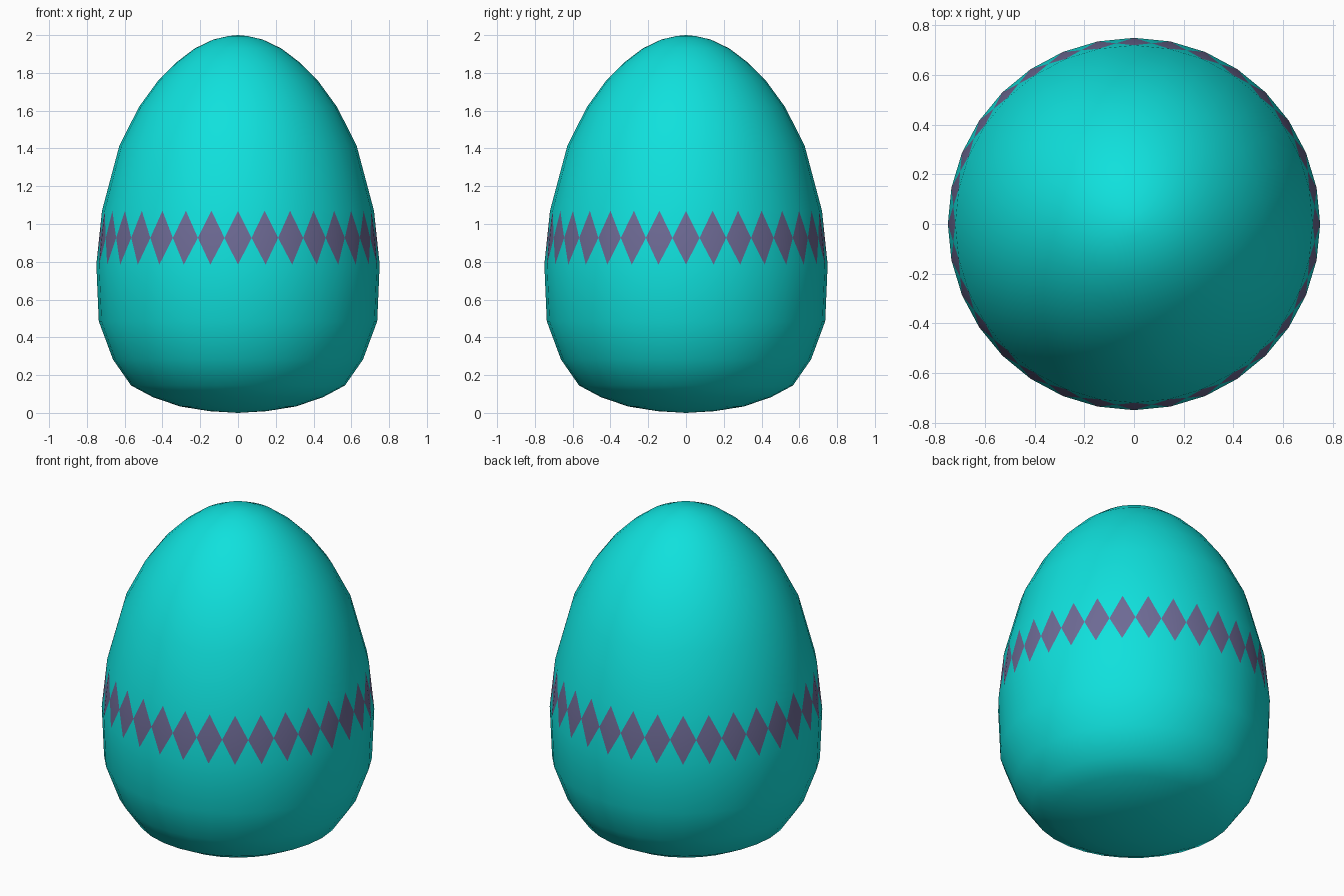
import bpy, bmesh, math

if "Cube" in bpy.data.objects:
    bpy.data.objects.remove(bpy.data.objects["Cube"])

def material(name, rgb):
    m = bpy.data.materials.new(name)
    m.diffuse_color = (*rgb, 1)
    m.use_nodes = True
    m.node_tree.nodes["Principled BSDF"].inputs["Base Color"].default_value = m.diffuse_color
    return m

# (radius, height) of each ring from the top pole to the bottom pole
PROFILE = [(0, 2.0), (.05, 1.995), (.13, 1.977), (.228, 1.93), (.325, 1.857),
           (.422, 1.76), (.524, 1.62), (.628, 1.415), (.72, 1.07), (.75, .785),
           (.737, .485), (.662, .283), (.566, .145), (.45, .083), (.306, .034),
           (.15, .009), (0, 0)]
RINGS = len(PROFILE) - 1
BAND = 8  # the patterned band lies between this ring and the next

# Egg: a 32 x 16 sphere reshaped ring by ring
bm = bmesh.new()
bmesh.ops.create_uvsphere(bm, u_segments=32, v_segments=RINGS, radius=1)
ring = {}
for v in bm.verts:
    k = round(math.acos(max(-1, min(1, v.co.z))) / math.pi * RINGS)
    ring[v] = k
    r, z = PROFILE[k]
    a = math.atan2(v.co.y, v.co.x)
    v.co = (r * math.cos(a), r * math.sin(a), z)

# Diamond band: poke the quads and colour their left and right triangles
band = [f for f in bm.faces if {ring[v] for v in f.verts} == {BAND, BAND + 1}]
poked = bmesh.ops.poke(bm, faces=band)
for f in poked["faces"]:
    levels = {ring[v] for v in f.verts if v in ring}
    f.material_index = 1 if len(levels) == 2 else 0
for f in bm.faces:
    f.smooth = True
bmesh.ops.recalc_face_normals(bm, faces=bm.faces)

mesh = bpy.data.meshes.new("egg")
bm.to_mesh(mesh)
bm.free()
mesh.materials.append(material("turquoise", (.005, .75, .72)))
mesh.materials.append(material("purple", (.155, .145, .30)))
egg = bpy.data.objects.new("egg", mesh)
bpy.context.collection.objects.link(egg)
